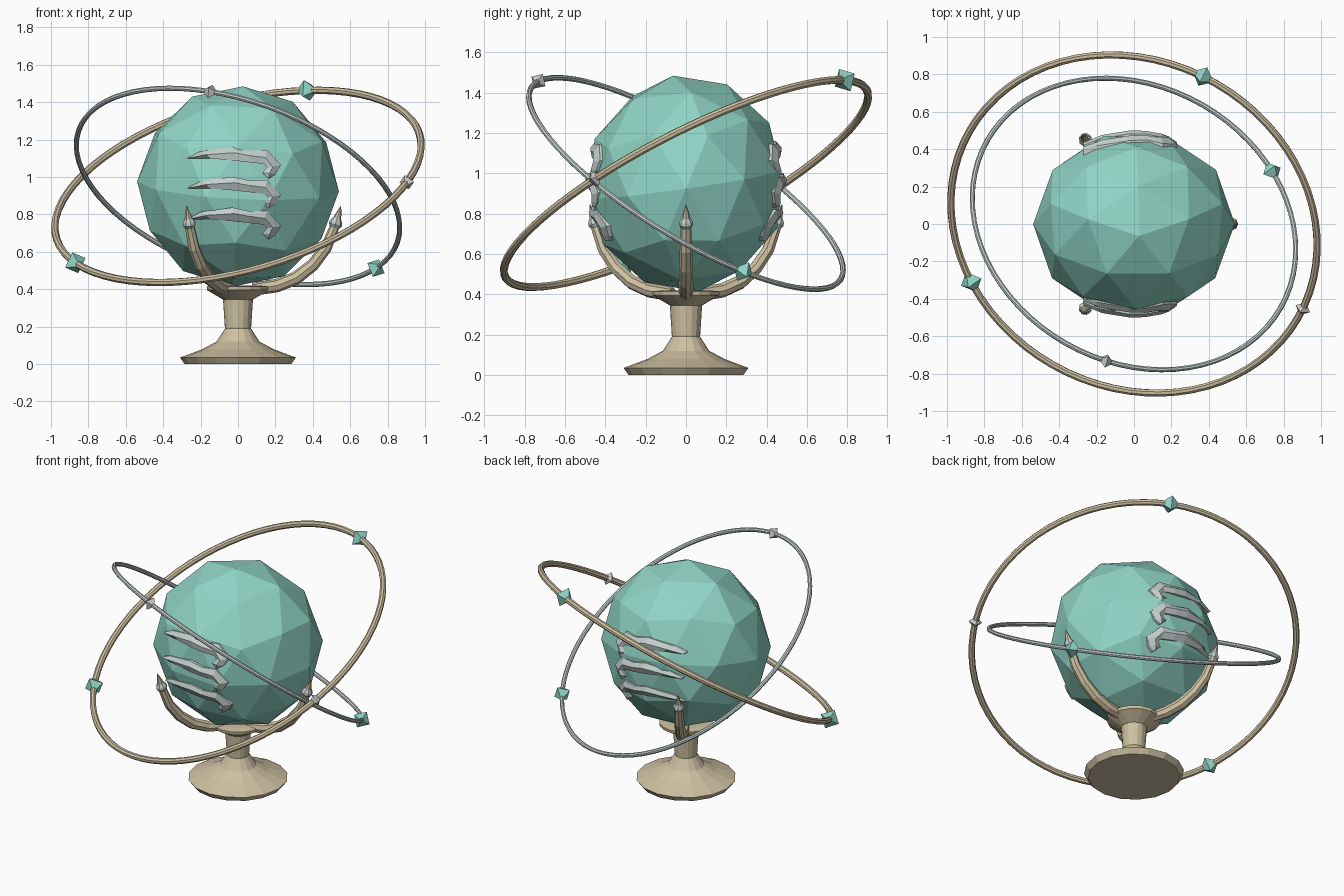
import bpy, bmesh, math
from mathutils import Matrix, Vector

if "Cube" in bpy.data.objects:
    bpy.data.objects.remove(bpy.data.objects["Cube"])

CENTRE = Vector((0, 0, 0.95))


def material(name, rgb):
    m = bpy.data.materials.new(name)
    m.diffuse_color = (*rgb, 1)
    m.use_nodes = True
    m.node_tree.nodes["Principled BSDF"].inputs["Base Color"].default_value = m.diffuse_color
    return m


TEAL = material("teal", (0.28, 0.66, 0.56))
GOLD = material("gold", (0.62, 0.53, 0.36))
SILVER = material("silver", (0.55, 0.63, 0.61))


def finish(bm, name, mat=None):
    bmesh.ops.recalc_face_normals(bm, faces=bm.faces)
    me = bpy.data.meshes.new(name)
    bm.to_mesh(me)
    bm.free()
    ob = bpy.data.objects.new(name, me)
    bpy.context.collection.objects.link(ob)
    if mat:
        me.materials.append(mat)
    return ob


def loft(bm, rings, caps=True):
    """Skin a list of equal-length closed point rings."""
    rows = [[bm.verts.new(p) for p in r] for r in rings]
    n = len(rows[0])
    for a, b in zip(rows, rows[1:]):
        for i in range(n):
            j = (i + 1) % n
            bm.faces.new((a[i], a[j], b[j], b[i]))
    if caps:
        bm.faces.new(rows[0])
        bm.faces.new(rows[-1])


def circle(n, fn):
    return [fn(math.cos(2 * math.pi * i / n), math.sin(2 * math.pi * i / n)) for i in range(n)]


# Faceted globe, slightly tilted and flattened front to back
bm = bmesh.new()
bmesh.ops.create_icosphere(bm, subdivisions=2, radius=0.54)
turn = (Matrix.Translation(CENTRE) @ Matrix.Diagonal((1, 0.92, 1, 1))
        @ Matrix.Rotation(0.05, 4, 'Y') @ Matrix.Rotation(0.13, 4, 'X')
        @ Matrix.Rotation(math.radians(18), 4, 'Z'))
bm.transform(turn)
finish(bm, "globe", TEAL)

# Turned pedestal
profile = [(0.285, 0), (0.31, 0.035), (0.19, 0.08), (0.115, 0.12), (0.07, 0.19),
           (0.08, 0.345), (0.165, 0.395), (0.168, 0.415), (0.12, 0.42)]
bm = bmesh.new()
loft(bm, [circle(16, lambda c, s: (r * c, r * s, z)) for r, z in profile])
finish(bm, "pedestal", GOLD)


# Three claws holding the globe, each with a silver collar and a pointed tip
def tube(stations, sides=8):
    """Tapered tube along (x, z, radius) stations in the xz plane."""
    rings = []
    for k, (x, z, r) in enumerate(stations):
        a, b = stations[max(k - 1, 0)], stations[min(k + 1, len(stations) - 1)]
        t = Vector((b[0] - a[0], 0, b[1] - a[1])).normalized()
        side = Vector((t.z, 0, -t.x))
        rings.append(circle(sides, lambda c, s: Vector((x, 0, z)) + side * r * c + Vector((0, r * s, 0))))
    return rings


CLAW = {
    "claw": ([(0.08, 0.40, 0.035), (0.21, 0.42, 0.036), (0.31, 0.46, 0.036), (0.40, 0.53, 0.034),
              (0.47, 0.62, 0.031), (0.515, 0.73, 0.026)], GOLD),
    "claw_collar": ([(0.513, 0.725, 0.022), (0.52, 0.745, 0.036), (0.524, 0.76, 0.034),
                     (0.53, 0.78, 0.022)], SILVER),
    "claw_tip": ([(0.525, 0.765, 0.025), (0.537, 0.80, 0.016), (0.55, 0.845, 0.002)], GOLD),
}
for k in range(3):
    for name, (path, mat) in CLAW.items():
        bm = bmesh.new()
        loft(bm, tube(path))
        bm.transform(Matrix.Rotation(k * 2 * math.pi / 3, 4, 'Z'))
        finish(bm, f"{name}_{k + 1}", mat)


# Orbit rings with octahedral gems
def tilt(normal):
    return Vector((0, 0, 1)).rotation_difference(Vector(normal)).to_matrix().to_4x4()


def orbit(name, normal, radius, minor, mat, gems):
    bm = bmesh.new()
    loops = circle(72, lambda c, s: (c, s))
    rings = [circle(8, lambda u, v: ((radius + minor * u) * c, (radius + minor * u) * s, minor * v))
             for c, s in loops]
    loft(bm, rings + rings[:1], caps=False)
    bmesh.ops.remove_doubles(bm, verts=bm.verts, dist=1e-5)
    base = Matrix.Translation(CENTRE) @ tilt(normal)
    bm.transform(base)
    finish(bm, name, mat)
    for k, (pos, size, gem_mat) in enumerate(gems):
        local = tilt(normal).inverted() @ (Vector(pos) - CENTRE)
        ang = math.atan2(local.y, local.x)
        bm = bmesh.new()
        loft(bm, [circle(4, lambda c, s: (r * c, r * s, h))
                  for r, h in ((0.001, -size), (size, 0), (0.001, size))])
        bm.transform(base @ Matrix.Rotation(ang, 4, 'Z') @ Matrix.Translation((radius, 0, 0)))
        finish(bm, f"{name}_gem_{k + 1}", gem_mat)


orbit("outer_ring", (-0.245, -0.446, 0.861), 1.01, 0.02, GOLD,
      [((-0.87, -0.31, 0.54), 0.063, TEAL), ((0.37, 0.79, 1.445), 0.063, TEAL),
       ((0.90, -0.45, 0.97), 0.043, None)])
orbit("inner_ring", (0.288, 0.505, 0.814), 0.903, 0.014, SILVER,
      [((0.74, 0.28, 0.50), 0.056, TEAL), ((-0.15, -0.73, 1.445), 0.043, None)])

# Hooked cloud streaks: (top edge, ridge, bottom edge) as x, z offsets
STREAK = [
    ((-0.27, 0.002), (-0.27, 0.0), (-0.27, -0.002)),
    ((-0.20, 0.038), (-0.17, 0.02), (-0.15, 0.0)),
    ((-0.03, 0.062), (-0.02, 0.03), (-0.02, -0.012)),
    ((0.06, 0.042), (0.06, 0.015), (0.07, -0.022)),
    ((0.155, 0.045), (0.145, 0.005), (0.14, -0.03)),
    ((0.23, -0.035), (0.185, -0.045), (0.155, -0.048)),
    ((0.20, -0.085), (0.17, -0.08), (0.13, -0.078)),
    ((0.165, -0.108), (0.163, -0.107), (0.16, -0.106)),
]


def on_globe(x, z, lift, side):
    depth = 0.485 * math.sqrt(1 - (x / 0.54) ** 2 - ((z - 0.95) / 0.54) ** 2)
    return (x, side * (depth + lift), z)


for side, label in ((-1, "front"), (1, "back")):
    for k, z0 in enumerate((1.10, 0.94, 0.775)):
        bm = bmesh.new()
        rings = []
        for top, mid, low in STREAK:
            pts = [(top, -0.03), (top, 0.0), (mid, 0.016), (low, 0.0), (low, -0.03)]
            rings.append([on_globe(p[0], z0 + p[1], lift, side) for p, lift in pts])
        loft(bm, rings)
        finish(bm, f"cloud_streak_{label}_{k + 1}", SILVER)
